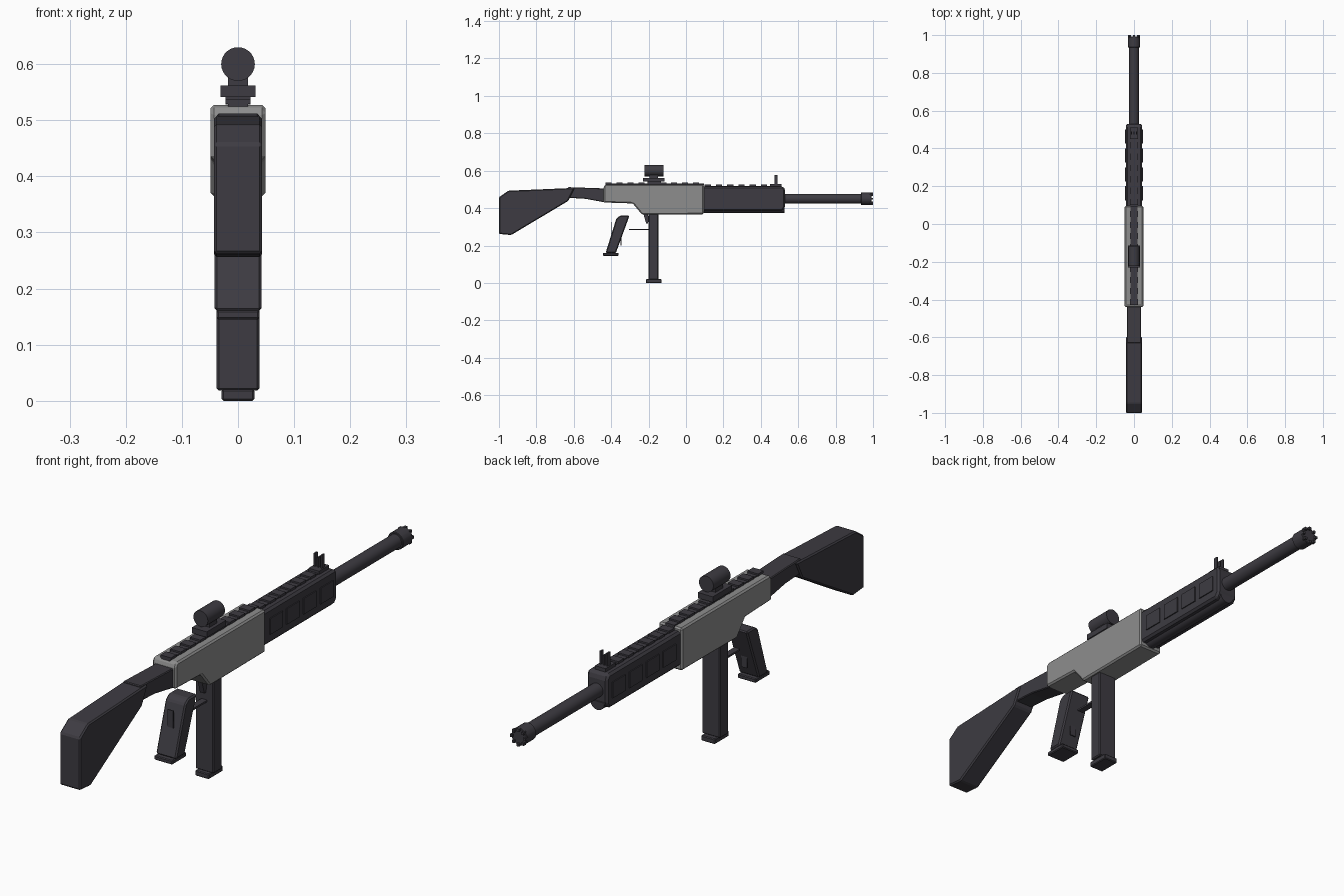
import bpy, bmesh, math
from mathutils import Matrix

if "Cube" in bpy.data.objects:
    bpy.data.objects.remove(bpy.data.objects["Cube"])


def material(name, rgb):
    m = bpy.data.materials.new(name)
    m.diffuse_color = (*rgb, 1)
    m.use_nodes = True
    m.node_tree.nodes["Principled BSDF"].inputs["Base Color"].default_value = m.diffuse_color
    return m


DARK = material("charcoal", (0.047, 0.044, 0.054))
GREY = material("mid_grey", (0.27, 0.27, 0.27))


def finish(bm, name, mat, bevel=0, smooth=False):
    bmesh.ops.recalc_face_normals(bm, faces=bm.faces)
    if bevel:
        bmesh.ops.bevel(bm, geom=list(bm.edges), offset=bevel, segments=1,
                        affect='EDGES', profile=0.5)
    me = bpy.data.meshes.new(name)
    bm.to_mesh(me)
    bm.free()
    ob = bpy.data.objects.new(name, me)
    bpy.context.collection.objects.link(ob)
    me.materials.append(mat)
    if smooth:
        bpy.context.view_layer.objects.active = ob
        ob.select_set(True)
        bpy.ops.object.shade_smooth_by_angle(angle=math.radians(35))
        ob.select_set(False)
    return ob


def profile(name, pts, half, mat=DARK, bevel=0):
    """Side outline in (y, z), extruded across x."""
    bm = bmesh.new()
    f = bm.faces.new([bm.verts.new((-half, y, z)) for y, z in pts])
    ext = bmesh.ops.extrude_face_region(bm, geom=[f])
    bmesh.ops.translate(bm, vec=(2 * half, 0, 0),
                        verts=[v for v in ext['geom'] if isinstance(v, bmesh.types.BMVert)])
    return finish(bm, name, mat, bevel)


def add_box(bm, x0, x1, y0, y1, z0, z1):
    mx = Matrix.Translation(((x0 + x1) / 2, (y0 + y1) / 2, (z0 + z1) / 2)) @ \
        Matrix.Diagonal((x1 - x0, y1 - y0, z1 - z0, 1))
    bmesh.ops.create_cube(bm, size=1, matrix=mx)


def boxes(name, items, mat=DARK, bevel=0):
    bm = bmesh.new()
    for b in items:
        add_box(bm, *b)
    return finish(bm, name, mat, bevel)


def tube(name, y0, y1, z, r, sides=24, bevel=0):
    bm = bmesh.new()
    mx = Matrix.Translation((0, (y0 + y1) / 2, z)) @ Matrix.Rotation(math.pi / 2, 4, 'X')
    bmesh.ops.create_cone(bm, cap_ends=True, segments=sides, radius1=r, radius2=r,
                          depth=y1 - y0, matrix=mx)
    return finish(bm, name, DARK, bevel, True)


# Shoulder stock and neck
profile("stock", [(-1, 0.262), (-0.935, 0.256), (-0.63, 0.438), (-0.595, 0.508),
                  (-0.95, 0.493), (-1, 0.458)], 0.043, bevel=0.005)
profile("stock_neck", [(-0.63, 0.455), (-0.54, 0.45), (-0.43, 0.43), (-0.43, 0.505),
                       (-0.63, 0.512)], 0.037, bevel=0.003)

# Receiver
profile("receiver", [(-0.44, 0.43), (-0.285, 0.425), (-0.235, 0.365), (0.095, 0.367),
                     (0.095, 0.527), (-0.43, 0.527), (-0.44, 0.515)], 0.049, GREY, 0.006)

# Handguard with lower tube
profile("handguard", [(0.085, 0.385), (0.515, 0.385), (0.53, 0.405), (0.53, 0.50),
                      (0.52, 0.515), (0.085, 0.515)], 0.043, bevel=0.008)
tube("lower_tube", 0.09, 0.527, 0.403, 0.029, 20)

# Handguard side panels
panels = []
for s in (-1, 1):
    for i in range(4):
        y = 0.125 + i * 0.1
        a, b = sorted((s * 0.041, s * 0.047))
        panels.append((a, b, y, y + 0.075, 0.42, 0.48))
boxes("handguard_panels", panels)

# Top rails: a base strip plus evenly spaced teeth
for name, y0, y1, z in (("receiver_rail", -0.43, 0.095, 0.523), ("handguard_rail", 0.1, 0.46, 0.51)):
    parts = [(-0.018, 0.018, y0, y1, z, z + 0.009)]
    n = int((y1 - y0) / 0.053)
    pitch = (y1 - y0) / n
    parts += [(-0.022, 0.022, y0 + i * pitch, y0 + i * pitch + 0.033, z + 0.006, z + 0.015)
              for i in range(n)]
    boxes(name, parts)

# Barrel and notched muzzle
tube("barrel", 0.52, 0.96, 0.45, 0.026)
tube("muzzle", 0.935, 0.992, 0.45, 0.033, 16, 0.002)
bm = bmesh.new()
for k in range(8):
    a = k * math.pi / 4
    x, z = 0.028 * math.cos(a), 0.45 + 0.028 * math.sin(a)
    add_box(bm, x - 0.005, x + 0.005, 0.985, 1.0, z - 0.005, z + 0.005)
finish(bm, "muzzle_teeth", DARK)

# Optic sight
boxes("optic_mount", [(-0.022, 0.022, -0.205, -0.135, 0.53, 0.546),
                      (-0.031, 0.031, -0.23, -0.115, 0.541, 0.562),
                      (-0.018, 0.018, -0.195, -0.15, 0.56, 0.58)])
tube("optic_tube", -0.222, -0.12, 0.60, 0.03, 28)

# Front post sight
boxes("front_sight", [(-0.022, 0.022, 0.45, 0.51, 0.51, 0.528)] +
      [(x - 0.003, x + 0.003, 0.474, 0.49, 0.525, 0.577 - (x == 0) * 0.012)
       for x in (-0.014, 0, 0.014)])

# Magazine and base plate
boxes("magazine", [(-0.038, 0.038, -0.2, -0.148, 0.018, 0.37)], bevel=0.004)
boxes("magazine_base", [(-0.029, 0.029, -0.215, -0.13, 0, 0.02)], bevel=0.003)

# Pistol grip, base and thin finger strips
profile("grip", [(-0.43, 0.16), (-0.375, 0.16), (-0.302, 0.36), (-0.352, 0.36),
                 (-0.372, 0.345)], 0.042, bevel=0.005)
boxes("grip_base", [(-0.038, 0.038, -0.445, -0.36, 0.145, 0.161)], bevel=0.003)
boxes("grip_strips", [(-0.012, 0.012, -0.349, -0.345, 0.2, 0.26),
                      (-0.012, 0.012, -0.402, -0.398, 0.26, 0.325)])

# Trigger and guard bar
profile("trigger", [(-0.228, 0.37), (-0.205, 0.37), (-0.199, 0.345), (-0.203, 0.318),
                    (-0.213, 0.318)], 0.009)
boxes("guard_bar", [(-0.012, 0.012, -0.305, -0.195, 0.282, 0.289)])
